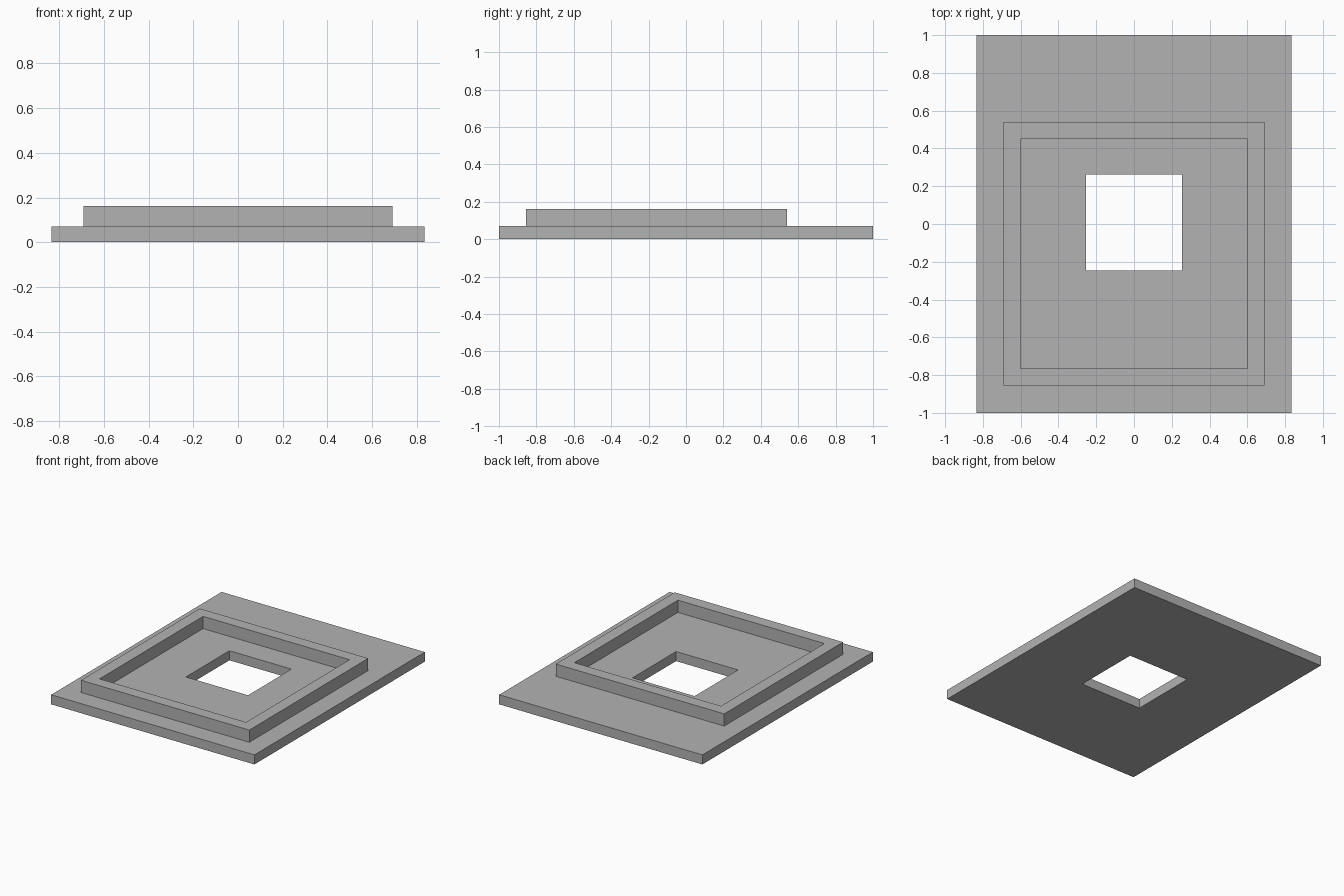
import bpy
import bmesh

cube = bpy.data.objects.get("Cube")
if cube:
    bpy.data.objects.remove(cube, do_unlink=True)

grey = bpy.data.materials.new("plain grey")
grey.use_nodes = True
colour = (0.45, 0.45, 0.45, 1)
grey.diffuse_color = colour
grey.node_tree.nodes["Principled BSDF"].inputs["Base Color"].default_value = colour


def rect(x, y0, y1):
    """Rectangle symmetric in x, counter-clockwise from above."""
    return [(-x, y0), (x, y0), (x, y1), (-x, y1)]


def frame(name, outer, inner, z0, z1):
    """Flat-faced slab with a rectangular opening through it."""
    bm = bmesh.new()

    def ring(points, z):
        return [bm.verts.new((x, y, z)) for x, y in points]

    # Rings in order around the cross-section
    rings = [ring(outer, z0), ring(outer, z1), ring(inner, z1), ring(inner, z0)]
    for a, b in zip(rings, rings[1:] + rings[:1]):
        for i in range(4):
            j = (i + 1) % 4
            bm.faces.new((a[i], a[j], b[j], b[i]))
    bmesh.ops.recalc_face_normals(bm, faces=bm.faces)
    mesh = bpy.data.meshes.new(name)
    bm.to_mesh(mesh)
    bm.free()
    mesh.materials.append(grey)
    obj = bpy.data.objects.new(name, mesh)
    bpy.context.collection.objects.link(obj)
    return obj


# Base plate with a square opening
base_top = 0.071
frame("base_plate", rect(0.835, -1, 1), rect(0.255, -0.247, 0.263), 0, base_top)

# Raised rim, set towards the front of the plate
frame("raised_rim", rect(0.692, -0.855, 0.54), rect(0.602, -0.765, 0.45), base_top, 0.162)
